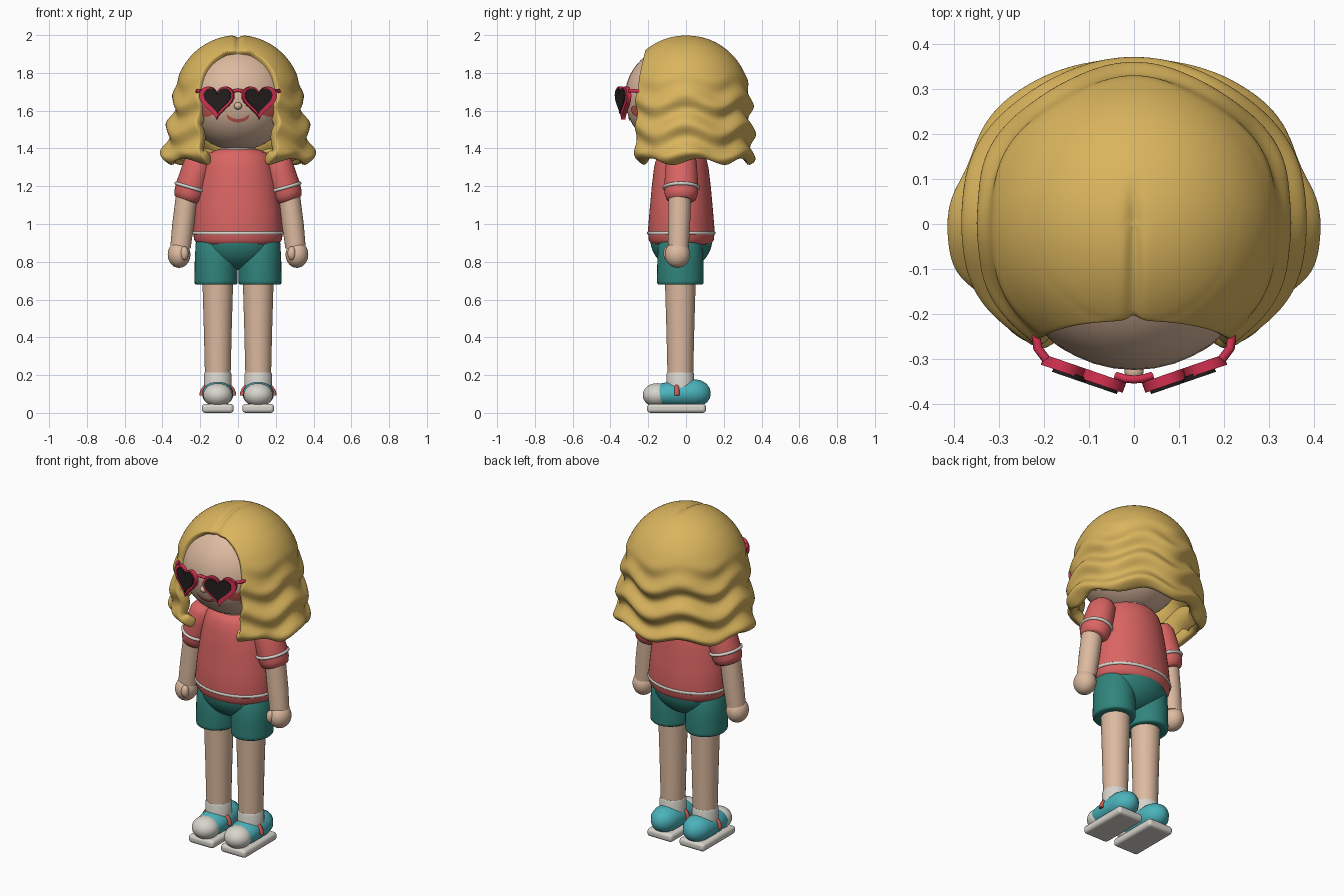
import bpy, bmesh
from math import sin, cos, pi, sqrt, asin, exp, radians
from mathutils import Vector

cube = bpy.data.objects.get("Cube")
if cube:
    bpy.data.objects.remove(cube, do_unlink=True)


def make_mat(name, *rgb):
    m = bpy.data.materials.new(name)
    m.use_nodes = True
    m.diffuse_color = (*rgb, 1)
    m.node_tree.nodes["Principled BSDF"].inputs["Base Color"].default_value = (*rgb, 1)
    return m


HAIR = make_mat("golden_hair", .70, .46, .11)
SKIN = make_mat("skin", .72, .49, .35)
SHIRT = make_mat("coral_cloth", .70, .13, .125)
SHORTS = make_mat("teal_cloth", .03, .23, .20)
SHOE = make_mat("turquoise_shoe", .07, .45, .50)
WHITE = make_mat("off_white", .68, .66, .60)
FRAME = make_mat("crimson_frame", .65, .03, .08)
LENS = make_mat("dark_lens", .017, .013, .013)
BLUSH = make_mat("blush_red", .62, .11, .09)


def finish(ob, name, mat, angle=40):
    ob.name = name
    ob.data.materials.clear()
    ob.data.materials.append(mat)
    for p in ob.data.polygons:
        p.use_smooth = True
    ob.data.set_sharp_from_angle(angle=radians(angle))
    return ob


def from_bmesh(bm, name, mat, angle=40):
    bmesh.ops.recalc_face_normals(bm, faces=bm.faces)
    me = bpy.data.meshes.new(name)
    bm.to_mesh(me)
    bm.free()
    ob = bpy.data.objects.new(name, me)
    bpy.context.collection.objects.link(ob)
    return finish(ob, name, mat, angle)


def grid_faces(bm, rows, closed=False):
    for a, b in zip(rows, rows[1:]):
        n = len(a)
        for j in range(n if closed else n - 1):
            k = (j + 1) % n
            bm.faces.new((a[j], a[k], b[k], b[j]))


def loft(name, stations, mat, axis=(0, 0, 1), n=40):
    """Elliptical rings (x, y, z, rx, ry), square to the axis, with end caps."""
    q = Vector((0, 0, 1)).rotation_difference(Vector(axis))
    bm = bmesh.new()
    rows = [[bm.verts.new(Vector((x, y, z)) + q @ Vector(
        (rx * cos(2 * pi * j / n), ry * sin(2 * pi * j / n), 0))) for j in range(n)]
        for x, y, z, rx, ry in stations]
    grid_faces(bm, rows, True)
    bm.faces.new(rows[0])
    bm.faces.new(rows[-1])
    return from_bmesh(bm, name, mat, 60)


def ball(name, loc, size, mat):
    bpy.ops.mesh.primitive_uv_sphere_add(segments=40, ring_count=24, location=loc)
    ob = bpy.context.object
    ob.scale = size
    return finish(ob, name, mat)


def band(name, loc, rx, ry, thick, mat, tilt=0):
    bpy.ops.mesh.primitive_torus_add(major_segments=48, minor_segments=10, location=loc,
                                     rotation=(0, tilt, 0), major_radius=rx, minor_radius=thick)
    ob = bpy.context.object
    ob.scale = (1, ry / rx, 1)
    return finish(ob, name, mat)


def tube(name, pts, r, mat):
    cu = bpy.data.curves.new(name, 'CURVE')
    cu.dimensions = '3D'
    cu.bevel_depth, cu.bevel_resolution, cu.use_fill_caps = r, 3, True
    sp = cu.splines.new('POLY')
    sp.points.add(len(pts) - 1)
    for p, co in zip(sp.points, pts):
        p.co = (*co, 1)
    tmp = bpy.data.objects.new(name, cu)
    me = bpy.data.meshes.new_from_object(tmp)
    bpy.data.objects.remove(tmp)
    ob = bpy.data.objects.new(name, me)
    bpy.context.collection.objects.link(ob)
    return finish(ob, name, mat)


# Head, nose and painted face marks that hug the head
HC, HR = Vector((0, -.034, 1.67)), Vector((.29, .29, .28))
ball("head", HC, HR, SKIN)
ball("nose", (0, -.327, 1.625), (.021, .021, .019), SKIN)


def face_patch(name, x0, x1, low, high, mat, n=20, m=5):
    bm = bmesh.new()
    rows = []
    for i in range(n + 1):
        t = i / n
        x, row = x0 + (x1 - x0) * t, []
        for j in range(m + 1):
            z = low(t) + (high(t) - low(t)) * j / m
            d = 1.014 ** 2 - (x / HR.x) ** 2 - ((z - HC.z) / HR.z) ** 2
            row.append(bm.verts.new((x, HC.y - HR.y * sqrt(max(d, 0)), z)))
        rows.append(row)
    grid_faces(bm, rows)
    bmesh.ops.remove_doubles(bm, verts=bm.verts, dist=.0002)
    return from_bmesh(bm, name, mat)


def bow(t):
    return sqrt(max(0, 1 - (2 * t - 1) ** 2))


face_patch("mouth", -.062, .062, lambda t: 1.580 - .042 * bow(t),
           lambda t: 1.582 - .026 * bow(t) ** 2, BLUSH)
for s, side in ((1, "left"), (-1, "right")):
    face_patch(side + "_cheek", s * .125, s * .222, lambda t: 1.597 - .03 * bow(t),
               lambda t: 1.597 + .03 * bow(t), BLUSH)


# Wavy hair: a shell around the head, open at the face, with a centre parting
def hair_radius(z, th):
    lift = -.028 * cos(6 * th)
    fade = min(1, max(0, (1.80 - z) / .18))
    front = max(0, cos(th))
    wave = cos(2 * pi * (z - lift - 1.355) / .15) * .019 * fade * (1 - .6 * front)
    drop = max(0, 1.66 - z)
    dome = sqrt(max(0, 1 - ((z - 1.66) / .34) ** 2)) if z > 1.66 else 1
    return .338 * dome + .21 * drop + wave, .34 * dome + (.07 - .2 * front) * drop + wave


def hair_shell(cols=112, up=34, down=26):
    bm = bmesh.new()
    rows = []
    for i in range(up + down + 1):
        row = []
        for j in range(cols + 1):
            k = max(0, (i - up) / down)
            z = 1.66 + .34 * cos(pi / 2 * i / up) if i <= up else \
                1.66 - k * (.338 + .018 * cos(12 * pi * j / cols))
            w = .207
            if z > 1.70:
                w *= sqrt(max(0, 1 - ((z - 1.70) / .222) ** 2))
            elif z < 1.5:
                w -= .25 * (1.5 - z) ** 1.2
            rx, ry = hair_radius(z, 1)
            edge = asin(min(.99, w / rx)) if rx > .01 else 0
            th = edge + (2 * pi - 2 * edge) * j / cols
            rx, ry = hair_radius(z, th)
            curl = .05 * max(0, (k - .82) / .18) ** 2
            x, y = (rx - curl) * sin(th), -(ry - curl) * cos(th)
            part = .014 * exp(-(x / .016) ** 2) * min(1, max(0, (.11 - y) / .1))
            row.append(bm.verts.new((x, y, z - (part if z > 1.88 else 0))))
        rows.append(row)
    grid_faces(bm, rows)
    bmesh.ops.remove_doubles(bm, verts=bm.verts, dist=.0004)
    ob = from_bmesh(bm, "hair", HAIR, 180)
    mod = ob.modifiers.new("thickness", 'SOLIDIFY')
    mod.thickness, mod.offset = .06, -1
    mod = ob.modifiers.new("rounding", 'SUBSURF')
    mod.levels = mod.render_levels = 1


hair_shell()


# Heart sunglasses
def heart(name, s, scale, loc, depth, mat):
    bm = bmesh.new()
    pts = [2 * pi * i / 56 for i in range(56)]
    face = bm.faces.new([bm.verts.new((
        scale * 16 * sin(t) ** 3, -depth / 2,
        scale * (13 * cos(t) - 5 * cos(2 * t) - 2 * cos(3 * t) - cos(4 * t)))) for t in pts])
    ext = bmesh.ops.extrude_face_region(bm, geom=[face])
    bmesh.ops.translate(bm, vec=(0, depth, 0),
                        verts=[v for v in ext["geom"] if isinstance(v, bmesh.types.BMVert)])
    ob = from_bmesh(bm, name, mat)
    ob.location, ob.rotation_euler = loc, (0, 0, s * radians(19))
    mod = ob.modifiers.new("soft_rim", 'BEVEL')
    mod.width, mod.segments = depth * .2, 2


for s, side in ((1, "left"), (-1, "right")):
    heart(side + "_frame", s, .0060, (s * .112, -.332, 1.656), .024, FRAME)
    heart(side + "_lens", s, .00475, (s * .108, -.347, 1.662), .012, LENS)
    tube(side + "_temple", [(s * .195, -.300, 1.705), (s * .214, -.275, 1.705),
                            (s * .222, -.21, 1.70)], .010, FRAME)
tube("bridge", [(.04 * t, -.345 + .008 * t * t, 1.708 - .012 * t * t)
                for t in (-1, -.5, 0, .5, 1)], .009, FRAME)

# Shirt body, collar and hem stripe
BY = -.025
loft("neck", [(0, BY, 1.36, .08, .08), (0, BY, 1.44, .08, .08)], SKIN)
loft("shirt", [(0, BY, z, rx, ry) for z, rx, ry in (
    (.885, .19, .14), (.892, .212, .158), (.915, .232, .172), (.96, .238, .177),
    (1.08, .226, .167), (1.2, .208, .156), (1.3, .188, .144), (1.355, .17, .13),
    (1.38, .148, .115), (1.395, .105, .095), (1.4, .08, .08))], SHIRT, n=56)
band("collar", (0, BY, 1.396), .084, .084, .011, WHITE)
band("hem_stripe", (0, BY, .952), .235, .175, .009, WHITE)

# Shorts
ball("shorts_seat", (0, BY, .925), (.212, .165, .168), SHORTS)

for s, side in ((1, "left"), (-1, "right")):
    # Sleeve, arm and hand
    down = Vector((s * .29, 0, -1)).normalized()
    top = Vector((s * .195, BY, 1.375))
    loft(side + "_sleeve", [(*(top + down * d), r, r * 1.08) for d, r in (
        (0, .035), (.012, .058), (.04, .074), (.1, .079), (.18, .083), (.225, .081),
        (.255, .072), (.262, .06))], SHIRT, down)
    band(side + "_sleeve_stripe", top + down * .19, .083, .09, .009, WHITE, -s * .28)
    loft(side + "_arm", [(s * .272, -.033, 1.15, .057, .06), (s * .29, -.036, 1.0, .058, .058),
                         (s * .305, -.04, .87, .054, .054)], SKIN)
    ball(side + "_hand", (s * .312, -.045, .838), (.06, .067, .07), SKIN)
    ball(side + "_thumb", (s * .284, -.098, .845), (.022, .022, .036), SKIN)

    # Shorts leg and leg
    X, Y = s * .107, -.03
    loft(side + "_shorts_leg", [(s * .116, Y, z, r, r * 1.08) for z, r in (
        (.68, .09), (.68, .108), (.686, .113), (.70, .114), (.8, .113), (.9, .108),
        (.94, .09))], SHORTS)
    loft(side + "_leg", [(X, Y, .16, .067, .067), (X, Y, .45, .074, .074),
                         (X, Y, .72, .082, .082)], SKIN)

    # Sock, shoe, toe cap, strap and sole
    loft(side + "_sock", [(X, Y, .08, .073, .073), (X, Y, .205, .073, .073),
                          (X, Y, .215, .069, .069)], WHITE)
    loft(side + "_shoe", [(X, y, z, rx, rz) for y, z, rx, rz in (
        (-.205, .088, .02, .012), (-.19, .092, .05, .036), (-.15, .096, .074, .056),
        (-.09, .099, .081, .066), (-.02, .102, .083, .070), (.04, .105, .082, .074),
        (.08, .105, .072, .067), (.11, .104, .05, .05), (.125, .103, .028, .028),
        (.131, .103, .008, .008))], SHOE, (0, 1, 0))
    ball(side + "_toe_cap", (X, -.153, .094), (.077, .076, .063), WHITE)
    tube(side + "_strap", [(X + .085 * cos(a), -.048, .092 + .070 * sin(a))
                           for a in [pi * i / 16 for i in range(17)]], .013, BLUSH)
    bpy.ops.mesh.primitive_cube_add(size=1, location=(X, -.05, .024))
    sole = bpy.context.object
    for v in sole.data.vertices:
        v.co = (v.co.x * .168, v.co.y * .312, v.co.z * .048)
    finish(sole, side + "_sole", WHITE)
    mod = sole.modifiers.new("round_edges", 'BEVEL')
    mod.width, mod.segments = .018, 4
